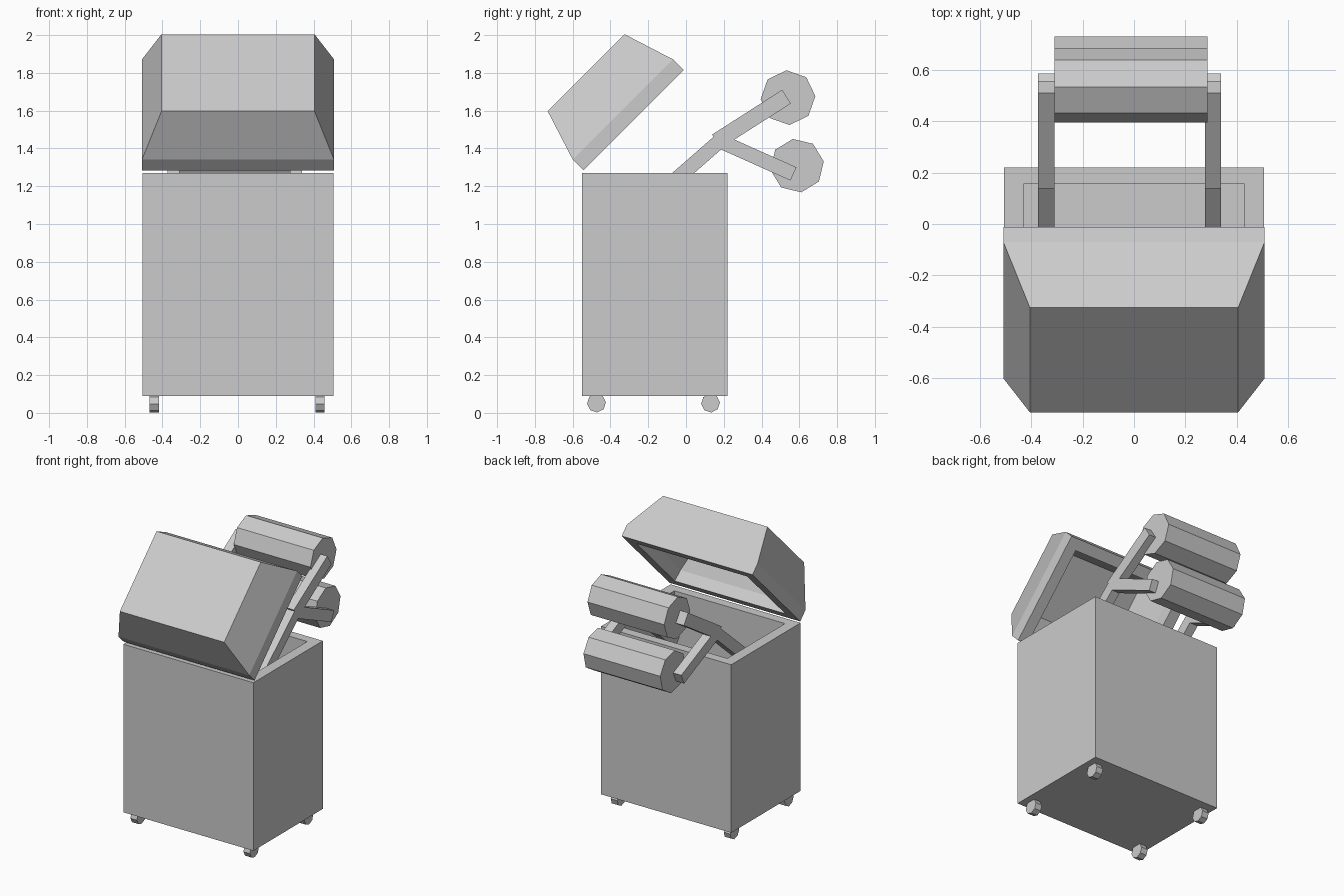
import bpy, bmesh
from math import radians, cos, sin, pi
from mathutils import Matrix, Vector

if "Cube" in bpy.data.objects:
    bpy.data.objects.remove(bpy.data.objects["Cube"])


def finish(name, bm, matrix=None):
    if matrix is not None:
        bm.transform(matrix)
    bmesh.ops.recalc_face_normals(bm, faces=bm.faces)
    mesh = bpy.data.meshes.new(name)
    bm.to_mesh(mesh)
    bm.free()
    obj = bpy.data.objects.new(name, mesh)
    bpy.context.collection.objects.link(obj)
    return obj


def rect_loft(name, rings, matrix):
    """Skin rectangles given as (half x, half y, z), capped at both ends."""
    bm = bmesh.new()
    loops = [[bm.verts.new((sx * hx, sy * hy, z))
              for sx, sy in ((-1, -1), (1, -1), (1, 1), (-1, 1))]
             for hx, hy, z in rings]
    for a, b in zip(loops, loops[1:]):
        for i in range(4):
            j = (i + 1) % 4
            bm.faces.new((a[i], a[j], b[j], b[i]))
    bm.faces.new(loops[0])
    bm.faces.new(loops[-1])
    return finish(name, bm, matrix)


def prism(name, profile, x0, x1):
    """Extrude a (y, z) profile from x0 to x1."""
    bm = bmesh.new()
    face = bm.faces.new([bm.verts.new((x0, y, z)) for y, z in profile])
    ext = bmesh.ops.extrude_face_region(bm, geom=[face])
    moved = [v for v in ext["geom"] if isinstance(v, bmesh.types.BMVert)]
    bmesh.ops.translate(bm, verts=moved, vec=(x1 - x0, 0, 0))
    return finish(name, bm)


def octagon(y, z, r, turn):
    angles = [radians(turn) + i * pi / 4 for i in range(8)]
    return [(y + r * cos(a), z + r * sin(a)) for a in angles]


def bar(p, q, width):
    p, q = Vector(p), Vector(q)
    d = (q - p).normalized() * width / 2
    n = Vector((-d.y, d.x))
    return [p - n, q - n, q + n, p + n]


# Hollow bin body with a thick rim
rect_loft("bin_body",
          [(0.505, 0.385, 0.09), (0.505, 0.385, 1.27),
           (0.43, 0.32, 1.27), (0.43, 0.32, 0.17)],
          Matrix.Translation((0, -0.165, 0)))

# Raised hollow lid with tapered sides
rect_loft("lid",
          [(0.335, 0.225, 0.29), (0.425, 0.30, 0.08), (0.43, 0.30, 0),
           (0.508, 0.375, 0), (0.508, 0.375, 0.082), (0.405, 0.288, 0.356)],
          Matrix.Translation((0, -0.277, 1.549)) @ Matrix.Rotation(radians(45), 4, 'X'))

# Wheels
for side, x in (("left", -0.444), ("right", 0.434)):
    for end, y in (("front", -0.474), ("back", 0.13)):
        prism(f"{end}_{side}_wheel", octagon(y, 0.052, 0.05, 5), x - 0.025, x + 0.025)

# Forked arms on both sides
for side, x0, x1 in (("left", -0.373, -0.309), ("right", 0.276, 0.338)):
    prism(f"{side}_arm_post", bar((-0.30, 1.02), (0.175, 1.436), 0.077), x0, x1)
    prism(f"{side}_upper_arm", bar((0.161, 1.437), (0.532, 1.674), 0.086), x0, x1)
    prism(f"{side}_lower_arm", bar((0.198, 1.431), (0.569, 1.265), 0.077), x0, x1)

# Octagonal rollers between the arms
prism("upper_roller", octagon(0.540, 1.669, 0.145, 3), -0.31, 0.286)
prism("lower_roller", octagon(0.588, 1.309, 0.143, 9), -0.31, 0.286)
